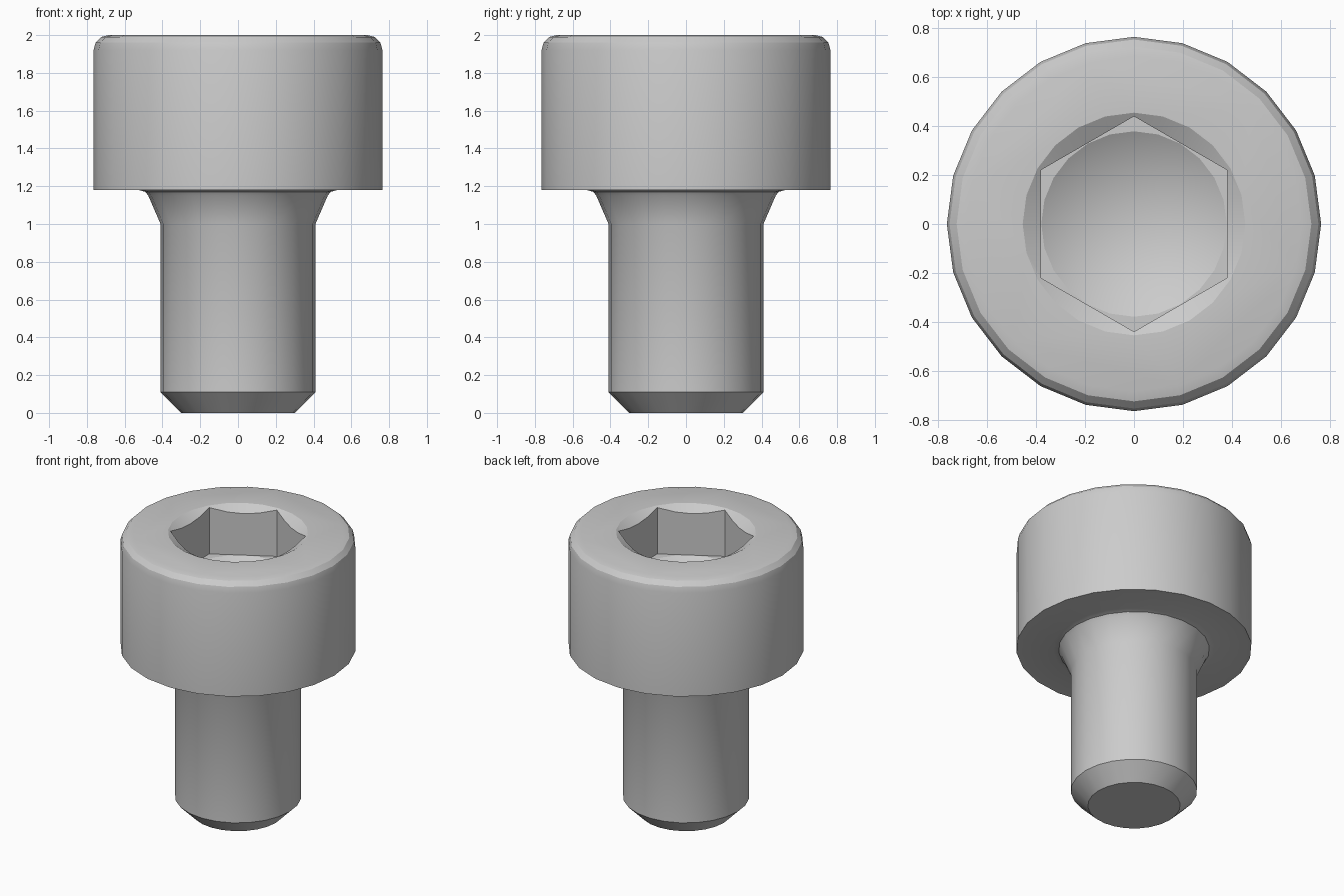
import bpy
import bmesh
from math import cos, sin, pi, radians

cube = bpy.data.objects.get("Cube")
if cube:
    bpy.data.objects.remove(cube, do_unlink=True)

steel = bpy.data.materials.new("grey_steel")
steel.use_nodes = True
GREY = (0.6, 0.6, 0.6, 1)
steel.diffuse_color = GREY
steel.node_tree.nodes["Principled BSDF"].inputs["Base Color"].default_value = GREY


def lathe(name, profile, sides=24, turn=0.0):
    """Closed solid of revolution from (radius, height) points, bottom to top."""
    bm = bmesh.new()
    rings = []
    for r, z in profile:
        if r == 0:
            rings.append([bm.verts.new((0, 0, z))] * sides)
        else:
            angles = [turn + 2 * pi * i / sides for i in range(sides)]
            rings.append([bm.verts.new((r * cos(a), r * sin(a), z)) for a in angles])
    for low, high in zip(rings, rings[1:]):
        for i in range(sides):
            j = (i + 1) % sides
            corners = dict.fromkeys((low[i], low[j], high[j], high[i]))
            bm.faces.new(list(corners))
    for ring in (rings[0], rings[-1]):
        if ring[0] is not ring[1]:
            bm.faces.new(ring)
    bmesh.ops.recalc_face_normals(bm, faces=bm.faces)
    mesh = bpy.data.meshes.new(name)
    bm.to_mesh(mesh)
    bm.free()
    mesh.materials.append(steel)
    obj = bpy.data.objects.new(name, mesh)
    bpy.context.collection.objects.link(obj)
    return obj


# Bolt body: chamfered tip, shank, flared neck, head with rounded rim
bolt = lathe("cap_screw", [
    (0.30, 0), (0.41, 0.11), (0.41, 1.0),
    (0.475, 1.15), (0.49, 1.17), (0.525, 1.18),
    (0.765, 1.18), (0.765, 1.92), (0.754, 1.96),
    (0.725, 1.99), (0.685, 2.0)])

# Socket cutters: entry chamfer, hexagon, conical drill point
cutters = [
    lathe("socket_chamfer_cutter", [(0, 1.737), (0.628, 2.1)]),
    lathe("socket_hex_cutter", [(0.44, 1.66), (0.44, 2.2)], 6, pi / 2),
    lathe("socket_drill_cutter", [(0, 1.44), (0.379, 1.66), (0.3, 1.8)]),
]
bpy.context.view_layer.objects.active = bolt
bolt.select_set(True)
for cutter in cutters:
    cutter.hide_render = True
    mod = bolt.modifiers.new(cutter.name, "BOOLEAN")
    mod.operation = "DIFFERENCE"
    mod.solver = "EXACT"
    mod.object = cutter
    bpy.ops.object.modifier_apply(modifier=mod.name)
for cutter in cutters:
    bpy.data.objects.remove(cutter, do_unlink=True)

bpy.ops.object.shade_smooth_by_angle(angle=radians(28))
